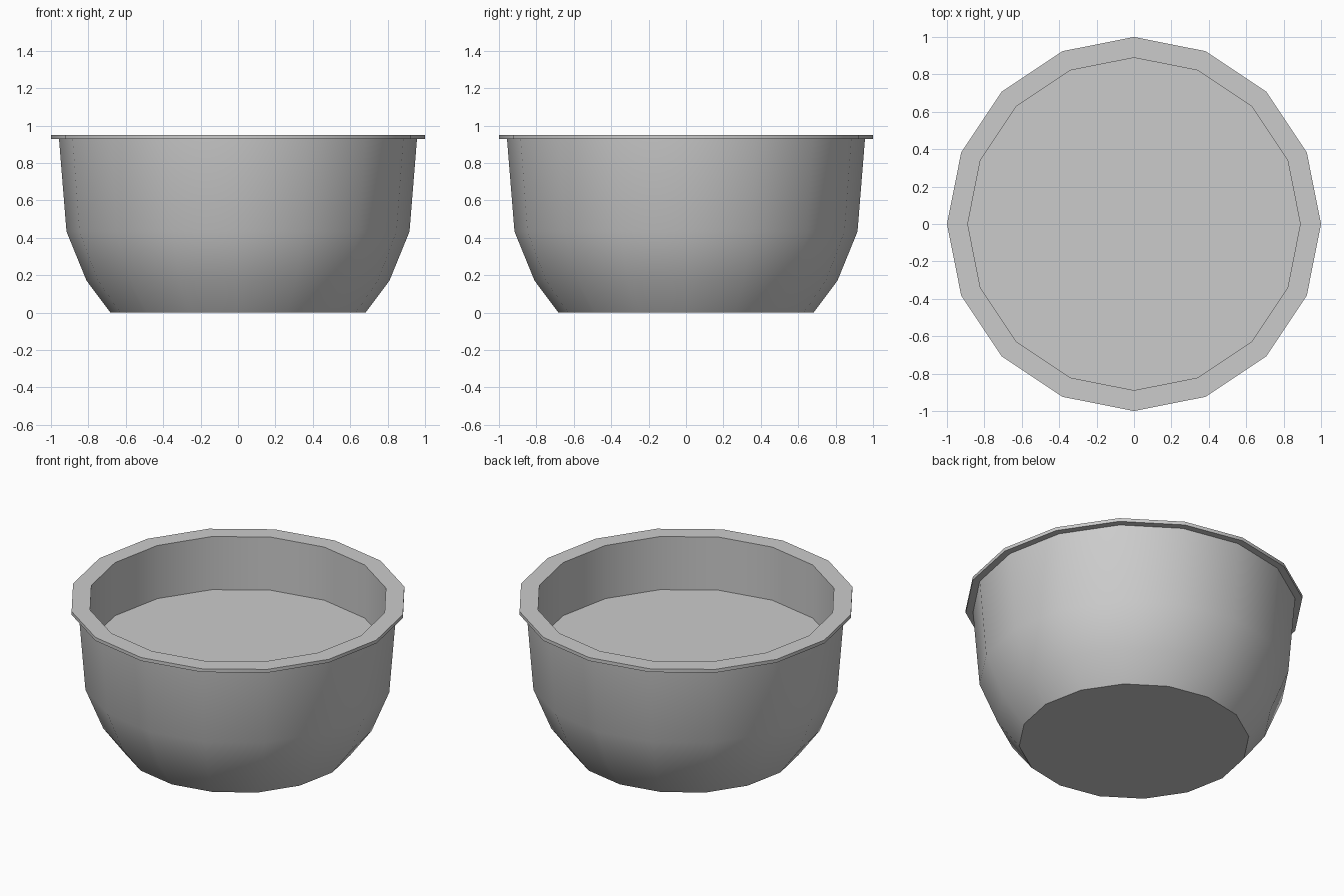
import bpy, bmesh, math

if "Cube" in bpy.data.objects:
    bpy.data.objects.remove(bpy.data.objects["Cube"])

SIDES = 16

# Bowl cross-section (radius, height): base, outer wall, rim lip, inner wall, floor
PROFILE = [(0.682, 0.0), (0.81, 0.171), (0.917, 0.433), (0.957, 0.928),
           (1.0, 0.928), (1.0, 0.95), (0.889, 0.95), (0.889, 0.603)]


def lathe(name, profile, sides):
    """Revolve a profile around z and cap both ends."""
    bm = bmesh.new()
    rings = [[bm.verts.new((r * math.cos(2 * math.pi * i / sides),
                            r * math.sin(2 * math.pi * i / sides), z))
              for i in range(sides)] for r, z in profile]
    for a, b in zip(rings, rings[1:]):
        for i in range(sides):
            j = (i + 1) % sides
            bm.faces.new((a[i], a[j], b[j], b[i]))
    bm.faces.new(rings[0][::-1])
    bm.faces.new(rings[-1])
    bmesh.ops.recalc_face_normals(bm, faces=bm.faces)
    mesh = bpy.data.meshes.new(name)
    bm.to_mesh(mesh)
    bm.free()
    obj = bpy.data.objects.new(name, mesh)
    bpy.context.collection.objects.link(obj)
    return obj


# Bowl with overhanging rim and raised flat floor
bowl = lathe("bowl", PROFILE, SIDES)
bpy.context.view_layer.objects.active = bowl
bowl.select_set(True)
bpy.ops.object.shade_smooth_by_angle(angle=math.radians(30))
